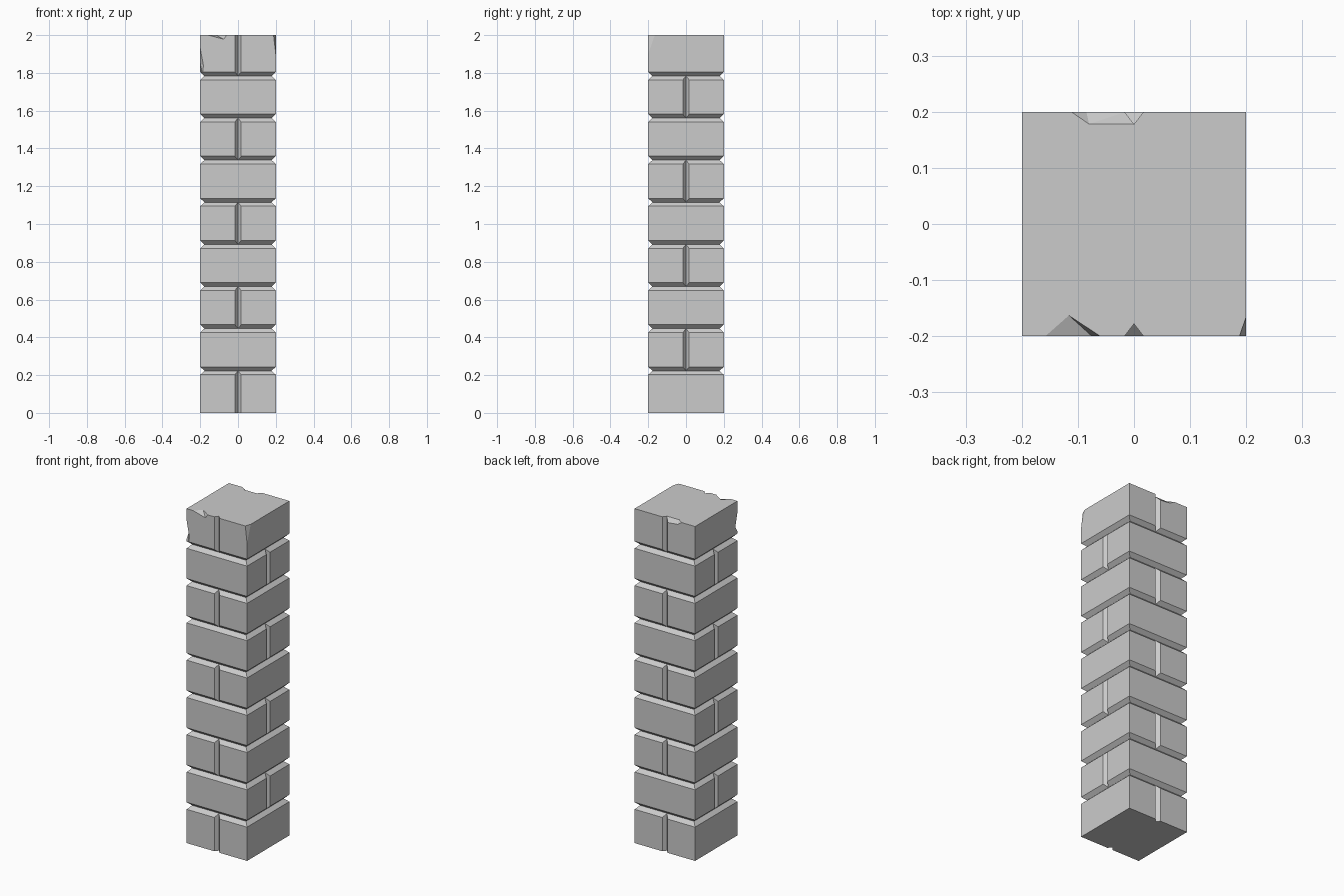
import bpy, bmesh
from mathutils import Vector

if "Cube" in bpy.data.objects:
    bpy.data.objects.remove(bpy.data.objects["Cube"])

HALF, DEPTH, GROOVE, COURSES = 0.2, 0.022, 0.017, 9
PITCH, LIP = 0.223, 0.021


def ring(bm, half, z, notched_sides):
    """Square outline; each side has a centre point, optionally a V notch."""
    verts = []
    for side in range(4):                      # front, right, back, left
        inset = half < HALF
        w = 0 if inset else GROOVE
        deep = DEPTH if side in notched_sides and not inset else 0
        for u, v in ((-half, half), (-w, half), (0, half - deep), (w, half)):
            x, y = u, -v
            for _ in range(side):
                x, y = -y, x
            verts.append(bm.verts.new((x, y, z)))
    return verts


def new_object(name, bm):
    bmesh.ops.recalc_face_normals(bm, faces=bm.faces)
    mesh = bpy.data.meshes.new(name)
    bm.to_mesh(mesh)
    bm.free()
    ob = bpy.data.objects.new(name, mesh)
    bpy.context.collection.objects.link(ob)
    return ob


# Brick courses, with joints alternating front/back and left/right
bm = bmesh.new()
rings = []
for i in range(COURSES):
    sides = (0, 2) if i % 2 == 0 else (1, 3)
    bottom = i * PITCH + LIP if i else 0
    top = (i + 1) * PITCH - LIP if i < COURSES - 1 else 2
    rings += [ring(bm, HALF, bottom, sides), ring(bm, HALF, top, sides)]
    if i < COURSES - 1:
        rings.append(ring(bm, HALF - DEPTH, (i + 1) * PITCH, ()))
for a, b in zip(rings, rings[1:]):
    for k in range(16):
        n = (k + 1) % 16
        bm.faces.new((a[k], a[n], b[n], b[k]))
bm.faces.new(rings[0])
bm.faces.new(rings[-1])
bmesh.ops.remove_doubles(bm, verts=bm.verts, dist=1e-5)
pillar = new_object("brick_pillar", bm)

# Broken edges: surface points of each chip plus one point outside the pillar
chips = [
    [(-.158, -.2, 2), (-.116, -.163, 2), (-.06, -.2, 2), (-.075, -.2, 1.978), (-.1, -.26, 2.06)],
    [(.188, -.2, 2), (.2, -.165, 2), (.2, -.2, 1.9), (.2, -.184, 1.95), (.26, -.26, 2.06)],
    [(-.2, -.2, 1.93), (-.183, -.2, 1.84), (-.2, -.18, 1.85), (-.187, -.2, 1.79), (-.26, -.26, 1.85)],
    [(-.112, .2, 2), (-.08, .178, 2), (0, .178, 2), (-.015, .2, 1.975), (-.085, .2, 1.982), (-.05, .26, 2.06)],
]
bm = bmesh.new()
for chip in chips:
    verts = [bm.verts.new(Vector(p)) for p in chip]
    bmesh.ops.convex_hull(bm, input=verts)
cutter = new_object("chip_cutter", bm)
cutter.hide_render = True

mod = pillar.modifiers.new("chips", 'BOOLEAN')
mod.operation, mod.solver, mod.object = 'DIFFERENCE', 'EXACT', cutter
bpy.context.view_layer.objects.active = pillar
pillar.select_set(True)
bpy.ops.object.modifier_apply(modifier=mod.name)
bpy.data.objects.remove(cutter)
